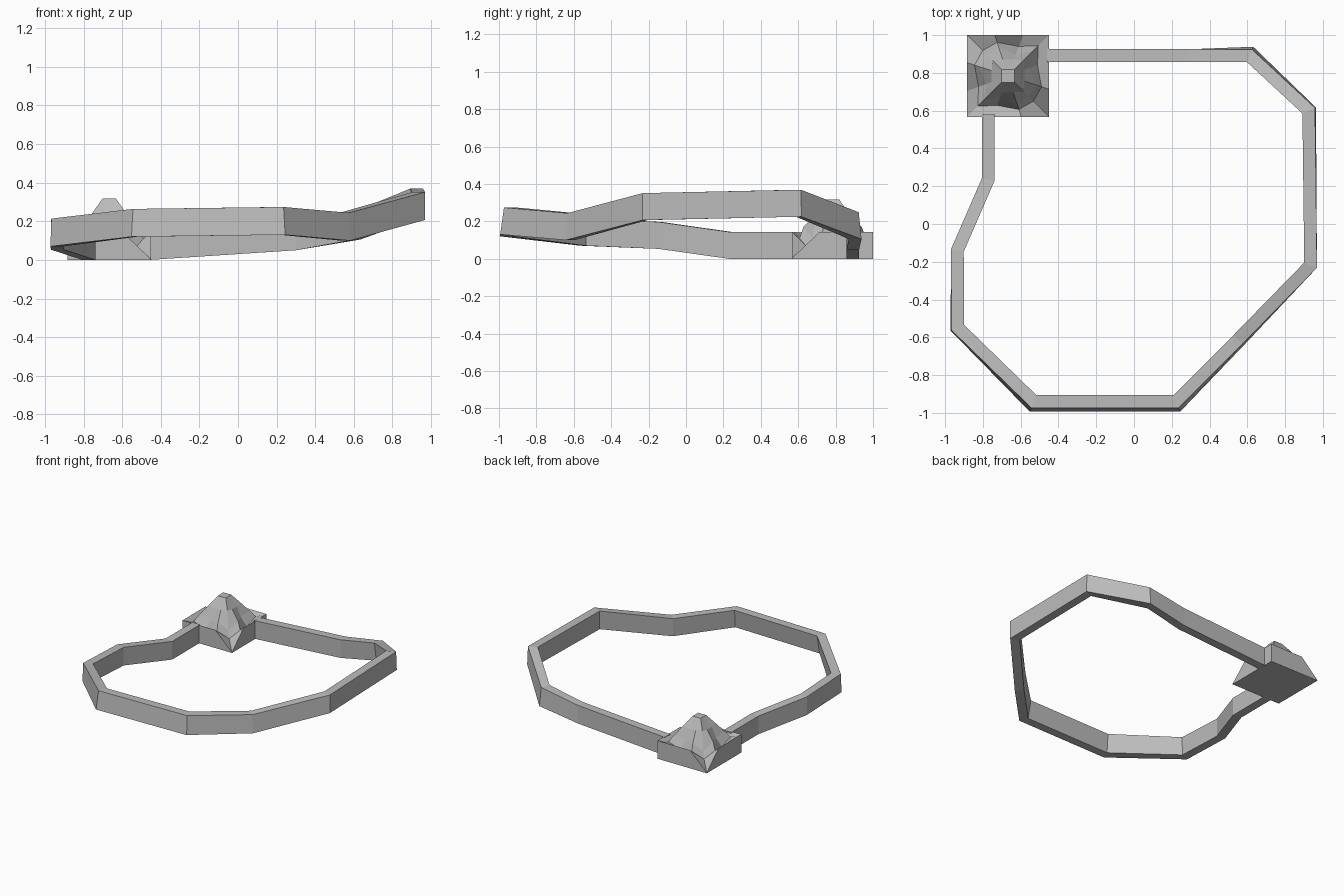
import bpy, bmesh
from mathutils import Vector

cube = bpy.data.objects.get("Cube")
if cube:
    bpy.data.objects.remove(cube, do_unlink=True)

grey = bpy.data.materials.new("plain_grey")
grey.use_nodes = True
colour = (0.5, 0.5, 0.5, 1)
grey.diffuse_color = colour
grey.node_tree.nodes["Principled BSDF"].inputs["Base Color"].default_value = colour


def finish(bm, name):
    bmesh.ops.recalc_face_normals(bm, faces=bm.faces)
    mesh = bpy.data.meshes.new(name)
    bm.to_mesh(mesh)
    bm.free()
    mesh.materials.append(grey)
    obj = bpy.data.objects.new(name, mesh)
    bpy.context.collection.objects.link(obj)
    return obj


def loft(bm, rings, closed_ends=True):
    """Bridge rings of vertices and cap both ends."""
    for a, b in zip(rings, rings[1:]):
        n = len(a)
        for i in range(n):
            j = (i + 1) % n
            bm.faces.new((a[i], a[j], b[j], b[i]))
    if closed_ends:
        bm.faces.new(rings[0])
        bm.faces.new(rings[-1])


# Band: centre x, y, bottom z, outward lean of the lower edge
PATH = [
    (-0.46, 0.892, 0.0, 0), (0.30, 0.892, 0.05, 0), (0.612, 0.89, 0.105, 0.015),
    (0.925, 0.60, 0.225, 0.005), (0.935, -0.218, 0.207, 0), (0.55, -0.612, 0.10, 0.01),
    (0.222, -0.94, 0.13, 0.02), (-0.53, -0.94, 0.12, 0.02), (-0.933, -0.548, 0.07, 0.005),
    (-0.935, -0.14, 0.053, 0), (-0.772, 0.235, 0.0, 0), (-0.772, 0.58, 0.0, 0),
]
WIDTH, HEIGHT = 0.067, 0.144


def side_normal(a, b):
    d = (Vector(b[:2]) - Vector(a[:2])).normalized()
    return Vector((-d.y, d.x))


bm = bmesh.new()
sections = []
for i, p in enumerate(PATH):
    n1 = side_normal(PATH[max(i - 1, 0)], PATH[max(i, 1)])
    last = len(PATH) - 1
    n2 = side_normal(PATH[min(i, last - 1)], PATH[min(i + 1, last)])
    miter = (n1 + n2) / (1 + n1.dot(n2))
    corners = ((-0.5, 0, 1), (0.5, 0, 1), (0.5, 1, 0), (-0.5, 1, 0))
    ring = []
    for side, low, up in corners:
        xy = Vector(p[:2]) + miter * (side * WIDTH + low * p[3])
        ring.append(bm.verts.new((xy.x, xy.y, p[2] + up * HEIGHT)))
    sections.append(ring)
loft(bm, sections)
finish(bm, "band")

# Knot: square block with two pressed corners and a folded peak
CENTRE = Vector((-0.667, 0.784))
H = 0.2165
half = [(H, -H), (H, -0.07), (H, 0.08), (H, H), (0.08, H), (-0.07, H)]
outline = half + [(-x, -y) for x, y in half]

# Each level: (scale, z) for pressed corner, tip, fold, full corner
LEVELS = [
    [(1, 0)] * 4,
    [(1, 0.004), (1, 0.144), (1, 0.144), (1, 0.144)],
    [(0.62, 0.06), (0.82, 0.11), (0.72, 0.09), (0.74, 0.13)],
    [(0.50, 0.11), (0.72, 0.17), (0.52, 0.16), (0.60, 0.18)],
    [(0.38, 0.25), (0.40, 0.24), (0.40, 0.24), (0.38, 0.25)],
    [(0.16, 0.318)] * 4,
]
KIND = [0, 1, 2, 3, 2, 1] * 2
bm = bmesh.new()
rings = []
for level in LEVELS:
    ring = []
    for (x, y), k in zip(outline, KIND):
        s, z = level[k]
        ring.append(bm.verts.new((CENTRE.x + x * s, CENTRE.y + y * s, z)))
    rings.append(ring)
loft(bm, rings)
finish(bm, "knot")
